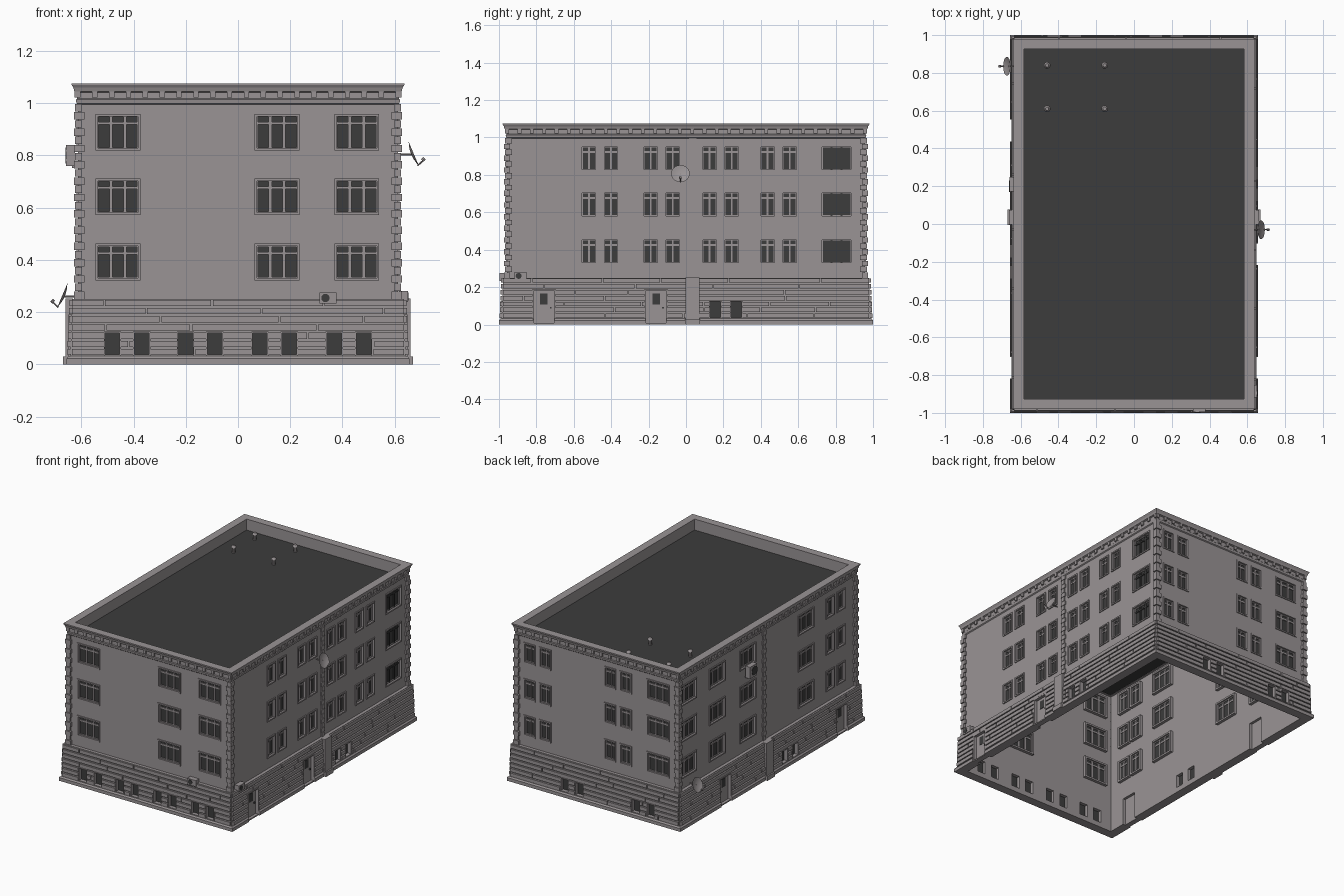
import bpy, bmesh, random
from mathutils import Matrix, Vector

random.seed(4)
old = bpy.data.objects.get("Cube")
if old:
    bpy.data.objects.remove(old, do_unlink=True)

HX, HY = 0.613, 0.956            # half size of the upper walls
FLOORS = (0.392, 0.642, 0.889)   # window centre heights


def material(name, rgb):
    m = bpy.data.materials.new(name)
    m.use_nodes = True
    m.diffuse_color = (*rgb, 1)
    m.node_tree.nodes["Principled BSDF"].inputs["Base Color"].default_value = (*rgb, 1)
    return m


STONE = material("warm grey stone", (0.32, 0.295, 0.3))
DARK = material("dark grey", (0.045, 0.045, 0.045))
parts = {}


def part(name, mat=STONE):
    return parts.setdefault(name, (bmesh.new(), mat))[0]


def box(bm, a, b):
    a, b = Vector(a), Vector(b)
    size = [abs(v) for v in b - a]
    bmesh.ops.create_cube(bm, size=1, matrix=Matrix.Translation((a + b) / 2) @ Matrix.Diagonal((*size, 1)))


def place(side, u, o, z):
    """Point on a facade: u along it, o outward from the wall."""
    return {"front": (u, -HY - o, z), "back": (u, HY + o, z),
            "right": (HX + o, u, z), "left": (-HX - o, u, z)}[side]


def slab(bm, side, u0, u1, o0, o1, z0, z1):
    box(bm, place(side, u0, o0, z0), place(side, u1, o1, z1))


def ring(bm, profile):
    """Sweep a closed (offset, height) profile round the building."""
    loops = [[bm.verts.new((sx * (HX + o), sy * (HY + o), z)) for o, z in profile]
             for sx, sy in ((-1, -1), (1, -1), (1, 1), (-1, 1))]
    n = len(profile)
    for i in range(4):
        p, q = loops[i], loops[(i + 1) % 4]
        for j in range(n):
            bm.faces.new((p[j], q[j], q[(j + 1) % n], p[(j + 1) % n]))
    bmesh.ops.recalc_face_normals(bm, faces=bm.faces)


def frame(bm, side, u, z, w, h, t, o0, o1):
    for s in (-1, 1):
        e = u + s * (w - t) / 2
        slab(bm, side, e - t / 2, e + t / 2, o0, o1, z - h / 2, z + h / 2)
        e = z + s * (h - t) / 2
        slab(bm, side, u - w / 2 + t, u + w / 2 - t, o0, o1, e - t / 2, e + t / 2)


def cylinder(bm, mat, r1, r2, depth, n=16):
    bmesh.ops.create_cone(bm, cap_ends=True, segments=n, radius1=r1, radius2=r2, depth=depth, matrix=mat)


def aim(origin, direction):
    return Matrix.Translation(origin) @ Vector(direction).to_track_quat("Z", "Y").to_matrix().to_4x4()


# Shells of the building
ring(part("upper_walls"), [(0, 0.23), (0, 1.0), (-0.015, 1.0), (-0.015, 0.23)])
ring(part("base_wall"), [(0.03, 0), (0.022, 0.25), (-0.018, 0.25), (-0.018, 0)])
ring(part("plinth"), [(0.044, 0), (0.044, 0.022), (0.036, 0.031), (0.01, 0.031), (0.01, 0)])
ring(part("cornice"), [(0, 0.995), (0.006, 1.0), (0.008, 1.014), (0.004, 1.018), (0.004, 1.042),
                       (0.014, 1.046), (0.018, 1.06), (0.024, 1.07), (0.024, 1.075),
                       (-0.03, 1.075), (-0.03, 0.99), (-0.012, 0.99)])
box(part("roof", DARK), (-HX + 0.012, -HY + 0.012, 0.992), (HX - 0.012, HY - 0.012, 1.0))

# Windows of the three upper floors
cutter = part("cutter")
wide = {"front": (-0.46, 0.15, 0.455), "back": (-0.46,), "right": (0.805,), "left": (0.85, 0.54, 0.21, -0.42)}
pairs = {"front": (), "back": (0.455, -0.155), "right": (-0.46, -0.13, 0.185, 0.495), "left": (-0.74,)}


def window(side, u, z, w, bars):
    h = 0.14
    slab(cutter, side, u - w / 2 + 0.006, u + w / 2 - 0.006, -0.1, 0.1, z - h / 2 + 0.006, z + h / 2 - 0.006)
    frame(part("window_surrounds"), side, u, z, w, h, 0.009, -0.006, 0.006)
    frame(part("window_casings"), side, u, z, w + 0.012, h + 0.012, 0.012, -0.035, -0.012)
    slab(part("window_glass", DARK), side, u - w / 2, u + w / 2, -0.022, -0.016, z - h / 2, z + h / 2)
    dark_bars = side == "right" and bars == 2
    bm = part("dark_window_bars", DARK) if dark_bars else part("window_bars")
    t = 0.006 if bars == 2 else 0.0045
    for i in range(bars):
        e = u + ((i + 1) / (bars + 1) - 0.5) * (w - 0.012)
        slab(bm, side, e - t, e + t, -0.026, -0.009, z - h / 2, z + h / 2)
    slab(bm, side, u - w / 2, u + w / 2, -0.025, -0.01, z + 0.029, z + 0.039)
    frame(part("window_sashes"), side, u, z, w, h, 0.0125, -0.025, -0.01)


for side in wide:
    for z in FLOORS:
        for u in wide[side]:
            window(side, u, z, 0.172, 2)
        for u in pairs[side]:
            for s in (-1, 1):
                window(side, u + s * 0.059, z, 0.09, 1)

# Basement windows and doors
cellar = {"front": (-0.425, -0.145, 0.14, 0.425), "back": (0.17, -0.37), "right": (0.212,), "left": (-0.2,)}
doors = {"front": (), "back": (), "right": (-0.76, -0.16), "left": (0.495, -0.76)}
openings = {side: [] for side in wide}
for side in wide:
    for c in cellar[side]:
        for u in (c - 0.056, c + 0.056):
            slab(cutter, side, u - 0.03, u + 0.03, -0.1, 0.1, 0.035, 0.122)
            slab(part("cellar_glass", DARK), side, u - 0.032, u + 0.032, 0.004, 0.01, 0.033, 0.124)
            frame(part("cellar_frames"), side, u, 0.079, 0.066, 0.093, 0.005, 0.01, 0.036)
            openings[side].append((u - 0.033, u + 0.033, 0.125))
    for u in doors[side]:
        slab(cutter, side, u - 0.057, u + 0.057, -0.1, 0.1, -0.05, 0.186)
        slab(part("doors"), side, u - 0.058, u + 0.058, 0.0, 0.016, 0, 0.188)
        frame(part("door_frames"), side, u, 0.095, 0.122, 0.19, 0.008, 0.014, 0.036)
        slab(part("door_panes", DARK), side, u - 0.02, u + 0.02, 0.015, 0.018, 0.108, 0.165)
        slab(part("door_knobs", DARK), side, u + 0.032, u + 0.042, 0.015, 0.024, 0.085, 0.095)
        openings[side].append((u - 0.061, u + 0.061, 0.19))

# Long stone courses on the base, broken at the openings
ROWS = 7
STEP = 0.22 / ROWS
for side in wide:
    half = (HX if side in ("front", "back") else HY) + 0.026
    for row in range(ROWS):
        z0 = 0.031 + row * STEP
        out = 0.041 - 0.01 * row / ROWS
        joints, u = [-half], -half + random.uniform(0.1, 0.4)
        while u < half - 0.08:
            joints.append(u)
            u += random.uniform(0.28, 0.5)
        joints.append(half)
        gaps = sorted(g for g in openings[side] if g[2] > z0 + 0.004)
        for a, b in zip(joints, joints[1:]):
            start = a + 0.003
            for g0, g1, _ in gaps + [(b - 0.003, b, 0)]:
                end = min(g0, b - 0.003)
                if end - start > 0.004:
                    slab(part("base_courses"), side, start, end, 0.015, out, z0 + 0.004, z0 + STEP - 0.004)
                start = max(start, g1)

# Corner quoins, middle quoin columns and their piers
COUNT = 24
for i in range(COUNT):
    z0 = 0.25 + i * 0.75 / COUNT
    z1 = z0 + 0.75 / COUNT - 0.003
    lx, ly, out = (0.016, 0.025, 0.011) if i % 2 else (0.025, 0.016, 0.016)
    for sx in (-1, 1):
        for sy in (-1, 1):
            box(part("corner_quoins"), (sx * (HX - lx), sy * (HY - ly), z0), (sx * (HX + out), sy * (HY + out), z1))
    for side in ("left", "right"):
        w = 0.02 if i % 2 else 0.012
        slab(part("middle_quoins"), side, 0.035 - w, 0.035 + w, -0.005, 0.008, z0, z1)
for side in ("left", "right"):
    slab(part("base_piers"), side, -0.003, 0.073, 0.02, 0.048, 0, 0.252)
    slab(part("base_piers"), side, -0.006, 0.076, 0.02, 0.058, 0, 0.03)

# Brackets under the cornice
for side in wide:
    half = HX if side in ("front", "back") else HY
    n = round(2 * half / 0.065)
    for i in range(n + 1):
        u = -half + 2 * half * i / n
        slab(part("cornice_brackets"), side, u - 0.01, u + 0.01, 0, 0.013, 1.022, 1.046)

# Roof vents
for x in (-0.46, -0.155):
    for y in (0.61, 0.84):
        bm = part("roof_vents")
        cylinder(bm, Matrix.Translation((x, y, 1.02)), 0.011, 0.011, 0.044, 10)
        cylinder(bm, Matrix.Translation((x, y, 1.043)), 0.018, 0.009, 0.014, 10)

# Air conditioning units
for side, u, z, o, w, h in (("front", 0.345, 0.254, 0.006, 0.066, 0.042),
                            ("right", -0.885, 0.26, 0.004, 0.066, 0.042),
                            ("left", 0.21, 0.8, 0.012, 0.075, 0.08)):
    slab(part("air_units"), side, u - w / 2, u + w / 2, o, o + 0.034, z - h / 2, z + h / 2)
    slab(part("air_units"), side, u - w / 3, u + w / 3, -0.005, o + 0.01, z - h / 2 - 0.008, z - h / 2 + 0.004)
    outward = Vector(place(side, 0, 1, 0)) - Vector(place(side, 0, 0, 0))
    spot = aim(place(side, u - w * 0.15, o + 0.034, z), outward)
    cylinder(part("air_unit_fans", DARK), spot, h * 0.38, h * 0.38, 0.004)

# Satellite dishes: a cap of a sphere, with feed arm and wall bracket
R = 0.13
for sx, y, z in ((1, -0.03, 0.803), (-1, 0.835, 0.26)):
    bm = part("dishes")
    verts = bmesh.ops.create_uvsphere(bm, u_segments=24, v_segments=24, radius=R)["verts"]
    cap = [v for v in verts if v.co.z < -0.92 * R]
    bmesh.ops.delete(bm, geom=[v for v in verts if v.co.z >= -0.92 * R], context="VERTS")
    centre = aim((sx * 0.664, y, z), (sx * 0.92, 0, 0.39))
    bmesh.ops.transform(bm, matrix=centre @ Matrix.Translation((0, 0, R)), verts=cap)
    arms = part("dish_arms")
    for a, b, r in (((0.605, z), (0.664, z), 0.004), ((0.688, z - 0.042), (0.712, z - 0.02), 0.003),
                    ((0.706, z - 0.022), (0.714, z - 0.014), 0.007)):
        a, b = Vector((sx * a[0], y, a[1])), Vector((sx * b[0], y, b[1]))
        cylinder(arms, aim((a + b) / 2, b - a), r, r, (b - a).length, 8)

# Turn every part into an object
objects = {}
for name, (bm, mat) in parts.items():
    mesh = bpy.data.meshes.new(name)
    bm.to_mesh(mesh)
    bm.free()
    mesh.materials.append(mat)
    objects[name] = bpy.data.objects.new(name, mesh)
    bpy.context.collection.objects.link(objects[name])
objects["dishes"].data.shade_smooth()

# Cut the window and door openings
for name in ("upper_walls", "base_wall", "plinth"):
    ob = objects[name]
    mod = ob.modifiers.new("openings", "BOOLEAN")
    mod.operation, mod.solver, mod.object = "DIFFERENCE", "EXACT", objects["cutter"]
    bpy.context.view_layer.objects.active = ob
    bpy.ops.object.modifier_apply(modifier=mod.name)
bpy.data.objects.remove(objects["cutter"], do_unlink=True)
